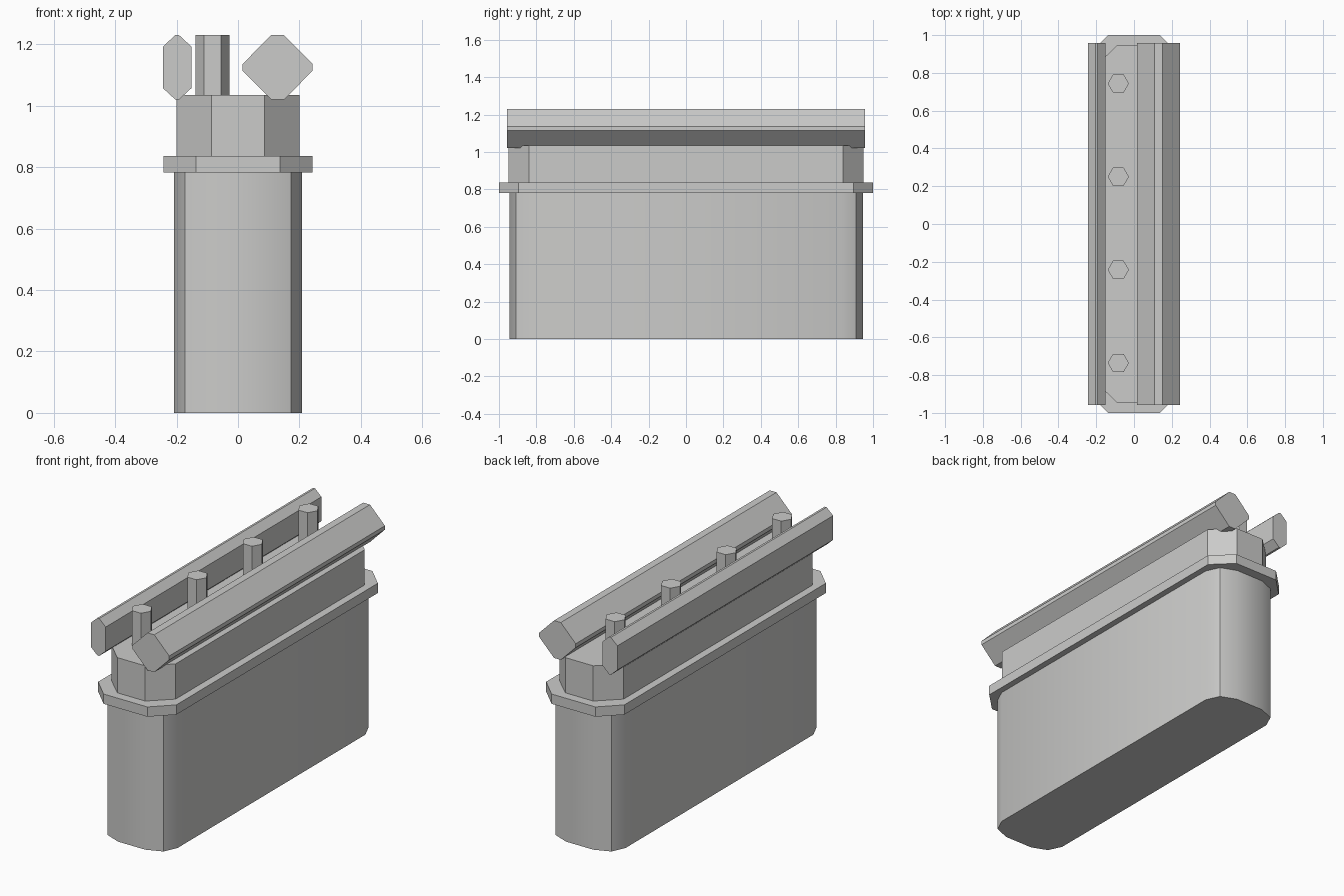
import bpy
import bmesh
import math
from mathutils import Matrix, Vector

if "Cube" in bpy.data.objects:
    bpy.data.objects.remove(bpy.data.objects["Cube"], do_unlink=True)

GREY = (0.6, 0.6, 0.59, 1)
grey = bpy.data.materials.new("plain grey")
grey.use_nodes = True
grey.diffuse_color = GREY
grey.node_tree.nodes["Principled BSDF"].inputs["Base Color"].default_value = GREY


def mirrored(quarter):
    """Mirror one corner of an outline into a full closed outline."""
    back = quarter[::-1]
    return (quarter + [(-x, y) for x, y in back]
            + [(-x, -y) for x, y in quarter] + [(x, -y) for x, y in back])


def prism(name, outline, low, high, matrix=None, smooth=False):
    """Extrude a flat outline from low to high, then place it."""
    bm = bmesh.new()
    base = bm.faces.new([bm.verts.new((x, y, low)) for x, y in outline])
    top = bmesh.ops.extrude_face_region(bm, geom=[base])["geom"]
    moved = [v for v in top if isinstance(v, bmesh.types.BMVert)]
    bmesh.ops.translate(bm, verts=moved, vec=(0, 0, high - low))
    if matrix:
        bm.transform(matrix)
    bmesh.ops.recalc_face_normals(bm, faces=bm.faces)
    mesh = bpy.data.meshes.new(name)
    bm.to_mesh(mesh)
    bm.free()
    mesh.materials.append(grey)
    obj = bpy.data.objects.new(name, mesh)
    bpy.context.collection.objects.link(obj)
    if smooth:
        bpy.ops.object.select_all(action="DESELECT")
        obj.select_set(True)
        bpy.context.view_layer.objects.active = obj
        bpy.ops.object.shade_smooth_by_angle(angle=math.radians(35))
    return obj


# Tall body with softly bulging sides and crisp corners
prism("body", mirrored([(0.208, 0.835), (0.173, 0.91), (0.085, 0.945)]),
      0, 0.782, smooth=True)

# Chamfered flange and upper block
prism("flange", mirrored([(0.243, 0.895), (0.136, 1.0)]), 0.782, 0.837)
prism("upper_block", mirrored([(0.2, 0.84), (0.087, 0.948)]), 0.837, 1.035)

# Rails running front to back
upright = Matrix.Rotation(math.radians(90), 4, "X")
for name, x, quarter in (
        ("left_rail", 0.129, [(0.114, 0.011), (0.021, 0.105)]),
        ("right_rail", -0.198, [(0.046, 0.068), (0.006, 0.105)])):
    place = Matrix.Translation(Vector((x, 0, 1.125))) @ upright
    prism(name, mirrored(quarter), -0.958, 0.958, place)

# Row of hexagonal pegs between the rails
hexagon = [(0.056 * math.cos(i * math.pi / 3), 0.056 * math.sin(i * math.pi / 3))
           for i in range(6)]
for i in range(4):
    place = Matrix.Translation(Vector((-0.083, 0.004 + 0.493 * (i - 1.5), 0)))
    prism(f"peg_{i + 1}", hexagon, 1.02, 1.23, place)
